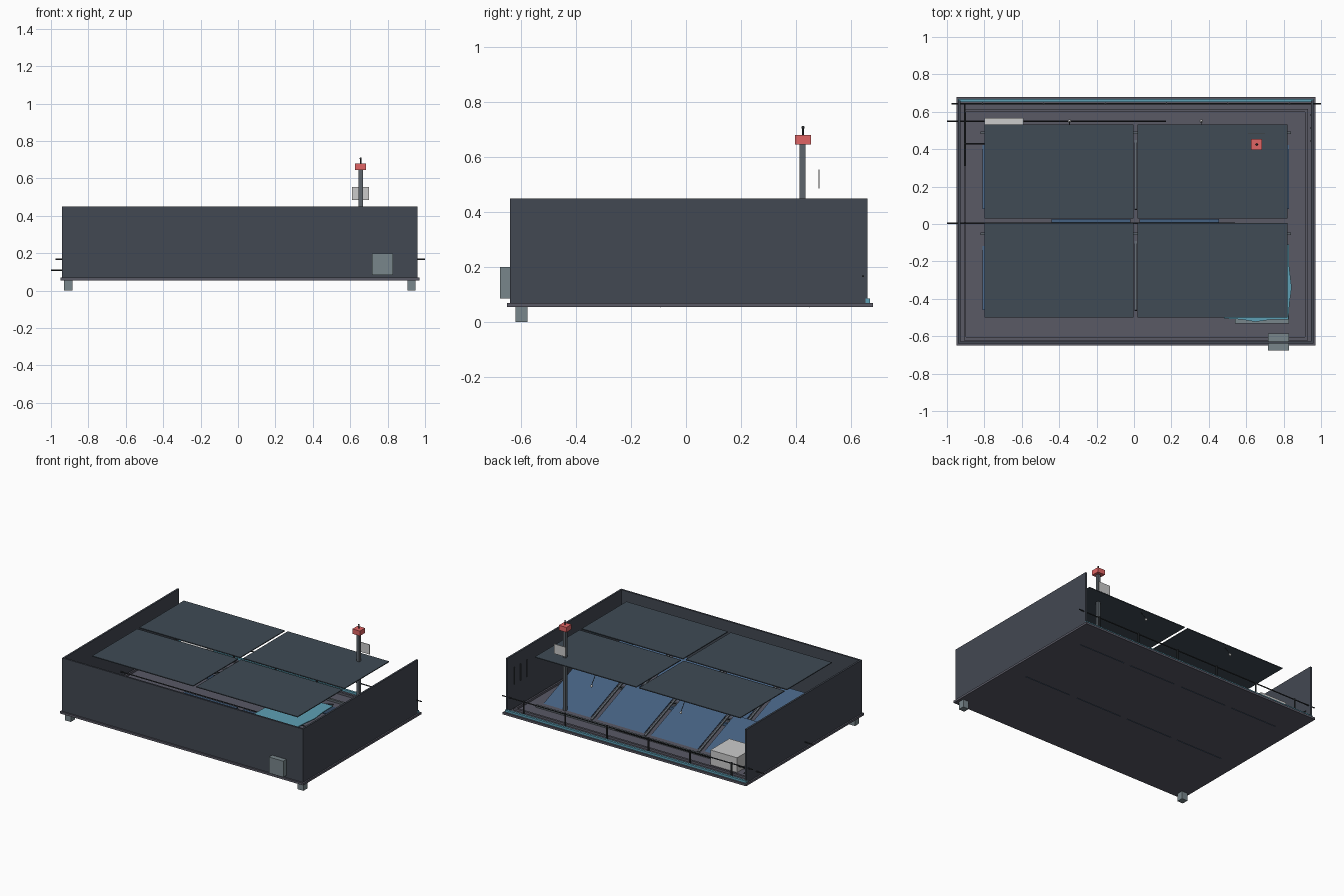
import bpy, bmesh, math, random
from mathutils import Vector

if "Cube" in bpy.data.objects:
    bpy.data.objects.remove(bpy.data.objects["Cube"])

random.seed(4)


def mat(name, c):
    m = bpy.data.materials.new(name)
    m.diffuse_color = (*c, 1)
    m.use_nodes = True
    m.node_tree.nodes["Principled BSDF"].inputs["Base Color"].default_value = m.diffuse_color
    return m


WALL = mat("wall_slate", (.055, .065, .085))
CANOPY = mat("canopy_slate", (.05, .07, .09))
FLOOR = mat("floor_grey", (.10, .10, .13))
STEEL = mat("steel", (.11, .13, .15))
DARK = mat("dark", (.03, .035, .04))
BLUE = mat("panel_blue", (.06, .12, .22))
CYAN = mat("sheet_cyan", (.11, .35, .46))
RED = mat("red", (.75, .13, .13))
PALE = mat("pale_grey", (.6, .6, .6))
BOXM = mat("cabinet_grey", (.19, .24, .26))


def add(name, bm, m):
    me = bpy.data.meshes.new(name)
    bmesh.ops.recalc_face_normals(bm, faces=bm.faces)
    bm.to_mesh(me)
    bm.free()
    me.materials.append(m)
    o = bpy.data.objects.new(name, me)
    bpy.context.collection.objects.link(o)
    return o


def box(name, x0, x1, y0, y1, z0, z1, m):
    bm = bmesh.new()
    bmesh.ops.create_cube(bm, size=1)
    for v in bm.verts:
        v.co = Vector((x1 if v.co.x > 0 else x0, y1 if v.co.y > 0 else y0,
                       z1 if v.co.z > 0 else z0))
    return add(name, bm, m)


def rod(name, a, b, r, m, n=8):
    a, b = Vector(a), Vector(b)
    bm = bmesh.new()
    bmesh.ops.create_cone(bm, cap_ends=True, segments=n, radius1=r, radius2=r, depth=(b - a).length)
    o = add(name, bm, m)
    o.location = (a + b) / 2
    o.rotation_euler = (b - a).to_track_quat('Z', 'Y').to_euler()
    return o


def ball(name, p, r, m):
    bm = bmesh.new()
    bmesh.ops.create_uvsphere(bm, u_segments=10, v_segments=6, radius=r)
    o = add(name, bm, m)
    o.location = p
    return o


# base slab, curb and two front feet
box("base_slab", -.95, .97, -.65, .68, .055, .07, FLOOR)
box("front_curb", -.91, .93, -.622, -.605, .07, .085, FLOOR)
box("back_curb", -.91, .93, .60, .615, .07, .085, FLOOR)
for x in (-.91, .915):
    box("side_curb", x, x + .012, -.605, .60, .07, .085, FLOOR)
for x in (-.93, .905):
    box("front_foot", x, x + .045, -.62, -.575, 0, .055, BOXM)
box("back_trim", -.94, .96, .652, .668, .07, .085, CYAN)

# three walls, back left open
box("front_wall", -.94, .96, -.64, -.627, .07, .45, WALL)
box("left_wall", -.94, -.927, -.627, .66, .07, .45, WALL)
box("right_wall", .947, .96, -.627, .66, .07, .45, WALL)
for i in range(3):
    y = .44 + .07 * i
    box("wall_louver", .942, .948, y, y + .006, .24, .36, DARK)

# flat canopy of four thin sheets
for x0, x1 in ((-.80, -.003), (.02, .82)):
    for y0, y1 in ((-.5, .005), (.03, .532)):
        box("canopy_sheet", x0, x1, y0, y1, .443, .449, CANOPY)

# two rows of four tilted panels with slope rails
for ylow in (-.09, .45):
    ang = math.atan2(.14, .37)
    length = math.hypot(.14, .37)
    for i in range(4):
        x = -.81 + .4233 * i
        p = box("tilted_panel", x, x + .37, -length, 0, -.003, .003, BLUE)
        p.location = (0, ylow, .056)
        p.rotation_euler.x = -ang
        if i < 3:
            r = box("slope_rail", x + .39, x + .404, -length, 0, -.012, -.002, STEEL)
            r.location = (0, ylow, .075)
            r.rotation_euler.x = -ang
    box("panel_sill", -.82, .84, ylow + .03, ylow + .045, .07, .085, STEEL)
for x0, x1 in ((-.44, -.02), (.03, .455)):
    box("channel_strip", x0, x1, .008, .027, .07, .09, BLUE)

# supply pipes through left wall and rail at back
rod("back_row_pipe", (-1, .55, .11), (.17, .55, .11), .004, DARK)
rod("front_row_pipe", (-1, .003, .11), (.54, .003, .11), .004, DARK)
rod("back_rail", (-.975, .643, .167), (1, .643, .167), .004, DARK)
for i in range(6):
    x = -.81 + .328 * i
    rod("rail_post", (x, .643, .07), (x, .643, .175), .006, DARK)
rod("unit_pipe", (-.91, .43, .12), (-.79, .43, .12), .004, DARK)
rod("side_pipe", (-.905, .31, .12), (-.905, .64, .12), .004, DARK)

# pump unit, wall cabinet and corner bench
box("pump_unit", -.80, -.59, .355, .567, .07, .175, PALE)
box("wall_cabinet", .717, .83, -.675, -.585, .085, .2, BOXM)
box("corner_bench", .54, .83, -.532, -.49, .07, .2, BOXM)

# ragged cyan sheet slung under the canopy corner
bm = bmesh.new()
pts = [(.48, -.505), (.57, -.51), (.65, -.523), (.74, -.51), (.825, -.51), (.832, -.42),
       (.843, -.34), (.83, -.23), (.828, -.11), (.66, -.12), (.49, -.11)]
vs = [bm.verts.new((x, y, .38)) for x, y in pts]
f = bm.faces.new(vs)
ext = bmesh.ops.extrude_face_region(bm, geom=[f])
for v in ext["geom"]:
    if isinstance(v, bmesh.types.BMVert):
        v.co.z -= .006
add("cyan_sheet", bm, CYAN)

# mast with sensor head, antenna and plate
box("mast", .645, .667, .413, .435, .07, .65, STEEL)
box("sensor_head", .626, .685, .396, .454, .645, .68, RED)
rod("antenna", (.656, .425, .68), (.656, .425, .705), .003, DARK)
ball("antenna_tip", (.656, .425, .707), .006, DARK)
box("mast_plate", .61, .70, .481, .485, .485, .555, PALE)

# small hanging bulbs
for x in (-.345, .36):
    ball("bulb", (x, .55, .37), .009, PALE)
    rod("bulb_arm", (x, .55, .375), (x, .50, .443), .002, DARK, 6)
